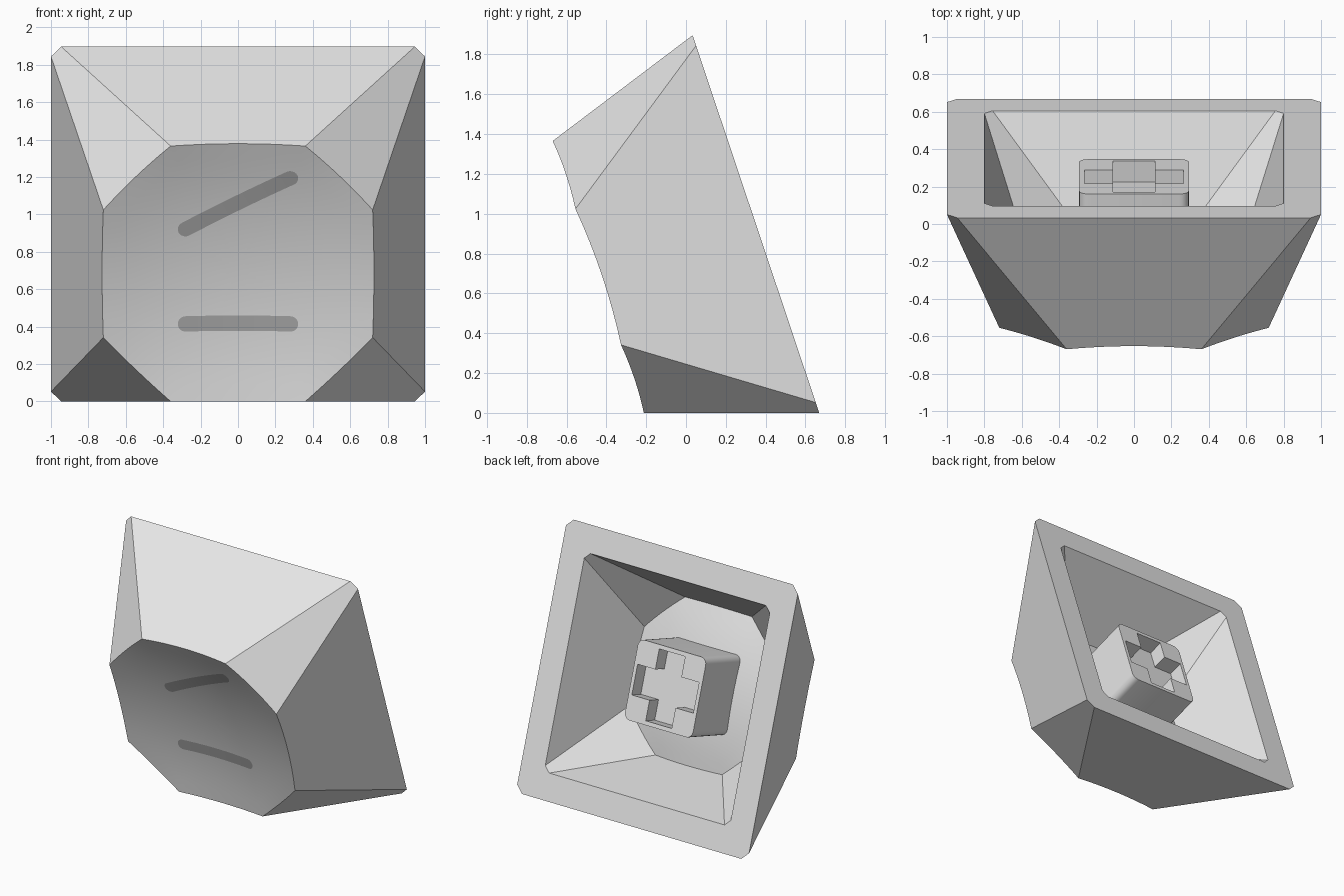
import bpy, bmesh, math
from mathutils import Matrix, Vector

if "Cube" in bpy.data.objects:
    bpy.data.objects.remove(bpy.data.objects["Cube"])

# The cap is built with its open rim on local z = 0, then tipped onto one wall
H, CORNER, SPAN, BEND = 0.835, 0.36, 0.72, 6.48
tilt = math.atan(0.28 / H)
c, s = math.cos(tilt), math.sin(tilt)
PLACE = Matrix(((1, 0, 0, 0), (0, -s, -c, 0.351), (0, c, -s, c), (0, 0, 0, 1)))


def material(name, value):
    m = bpy.data.materials.new(name)
    m.diffuse_color = (value, value, value, 1)
    m.use_nodes = True
    m.node_tree.nodes["Principled BSDF"].inputs["Base Color"].default_value = m.diffuse_color
    return m


body_grey = material("body grey", 0.8)
mark_grey = material("mark grey", 0.43)


def finish(bm, name, mat):
    bmesh.ops.recalc_face_normals(bm, faces=bm.faces)
    mesh = bpy.data.meshes.new(name)
    bm.to_mesh(mesh)
    bm.free()
    mesh.materials.append(mat)
    ob = bpy.data.objects.new(name, mesh)
    ob.matrix_world = PLACE
    bpy.context.collection.objects.link(ob)
    return ob


def octagon(a, b):
    return [Vector(p) for p in ((a, -b), (b, -a), (b, a), (a, b),
                                (-a, b), (-b, a), (-b, -a), (-a, -b))]


def dip(p):
    """Depth of the spherical dish below its corners."""
    return (CORNER ** 2 + SPAN ** 2 - p.length_squared) / BEND


def skin(bm, scale, height, segs=8, rings=8):
    """Eight sloping walls closed by a dished octagon; returns the rim loop."""
    rim = [bm.verts.new((p.x * scale, p.y * scale, 0)) for p in octagon(0.945, 1)]
    top = octagon(CORNER, SPAN)
    border = []
    for i in range(8):
        p, q = top[i], top[(i + 1) % 8]
        out = ((p + q) / 2).normalized()
        # dish edges slide outward along the sloping wall
        slope = (0.6105 if i % 2 == 0 else 0.28) * scale / height
        border += [(p.lerp(q, k / segs), out, slope) for k in range(segs)]
    loops = []
    for r in range(rings):
        f = 1 - r / rings
        loop = []
        for p, out, slope in border:
            d = dip(p)
            edge = p + out * slope * d
            flat = edge * f
            z = height - scale * (d if r == 0 else dip(flat))
            loop.append(bm.verts.new((flat.x * scale, flat.y * scale, z)))
        loops.append(loop)
    n = len(border)
    for a, b in zip(loops, loops[1:]):
        for i in range(n):
            bm.faces.new((a[i], a[(i + 1) % n], b[(i + 1) % n], b[i])).smooth = True
    mid = bm.verts.new((0, 0, height - scale * dip(Vector((0, 0)))))
    for i in range(n):
        bm.faces.new((loops[-1][i], loops[-1][(i + 1) % n], mid)).smooth = True
    for i in range(8):
        edge = [loops[0][(i * segs + k) % n] for k in range(segs + 1)]
        bm.faces.new([rim[(i + 1) % 8], rim[i]] + edge)
    return rim


# Hollow shell: outer skin, inner skin and the flat rim between them
bm = bmesh.new()
outer = skin(bm, 1.0, H)
inner = skin(bm, 0.8, 0.6)
for i in range(8):
    j = (i + 1) % 8
    bm.faces.new((outer[i], outer[j], inner[j], inner[i]))
for e in bm.edges:
    e.smooth = e.calc_face_angle(0) < 0.4
finish(bm, "shell", body_grey)


# Rounded marks lying just over the dish
def mark(name, start, end, radius=0.042):
    a, b = Vector(start), Vector(end)
    along = (b - a).normalized()
    side = Vector((-along.y, along.x))
    length = (b - a).length
    cap = [math.pi / 2 * k / 6 for k in range(7)]
    cols = [(-radius * math.cos(t), radius * math.sin(t)) for t in cap]
    cols += [(length * k / 10, radius) for k in range(1, 10)]
    cols += [(length + radius * math.sin(t), radius * math.cos(t)) for t in cap]
    bm = bmesh.new()
    rows = []
    for t, w in cols:
        w = max(w, 0.002)
        pts = [a + along * t + side * k for k in (-w, w)]
        rows.append([bm.verts.new((p.x, p.y, H - dip(p) + 0.004)) for p in pts])
    for p, q in zip(rows, rows[1:]):
        bm.faces.new((p[0], q[0], q[1], p[1])).smooth = True
    ob = finish(bm, name, mark_grey)
    if ob.data.polygons[0].normal.z < 0:
        ob.data.flip_normals()


mark("lower_mark", (-0.28, -0.306), (0.28, -0.306))
mark("upper_mark", (-0.28, 0.226), (0.28, 0.525))


# Stem inside the shell, with a cross-shaped socket
def box(name, hx, hy, z0, z1, bevel=0):
    bm = bmesh.new()
    bmesh.ops.create_cube(bm, size=1)
    for v in bm.verts:
        v.co = (v.co.x * 2 * hx, v.co.y * 2 * hy, z0 if v.co.z < 0 else z1)
    if bevel:
        posts = [e for e in bm.edges
                 if abs(e.verts[0].co.z - e.verts[1].co.z) > 0.1]
        bmesh.ops.bevel(bm, geom=posts, offset=bevel, segments=5,
                        profile=0.5, affect='EDGES')
    return finish(bm, name, body_grey)


stem = box("stem", 0.293, 0.293, 0.103, 0.57, 0.05)
for name, hx, hy in (("socket_cutter_wide", 0.265, 0.112),
                     ("socket_cutter_tall", 0.112, 0.262)):
    cutter = box(name, hx, hy, 0.0, 0.22)
    cutter.hide_render = True
    cutter.hide_viewport = True
    mod = stem.modifiers.new(name, 'BOOLEAN')
    mod.operation = 'DIFFERENCE'
    mod.solver = 'EXACT'
    mod.object = cutter
bpy.ops.object.select_all(action='DESELECT')
stem.select_set(True)
bpy.context.view_layer.objects.active = stem
bpy.ops.object.shade_smooth_by_angle(angle=math.radians(30))
